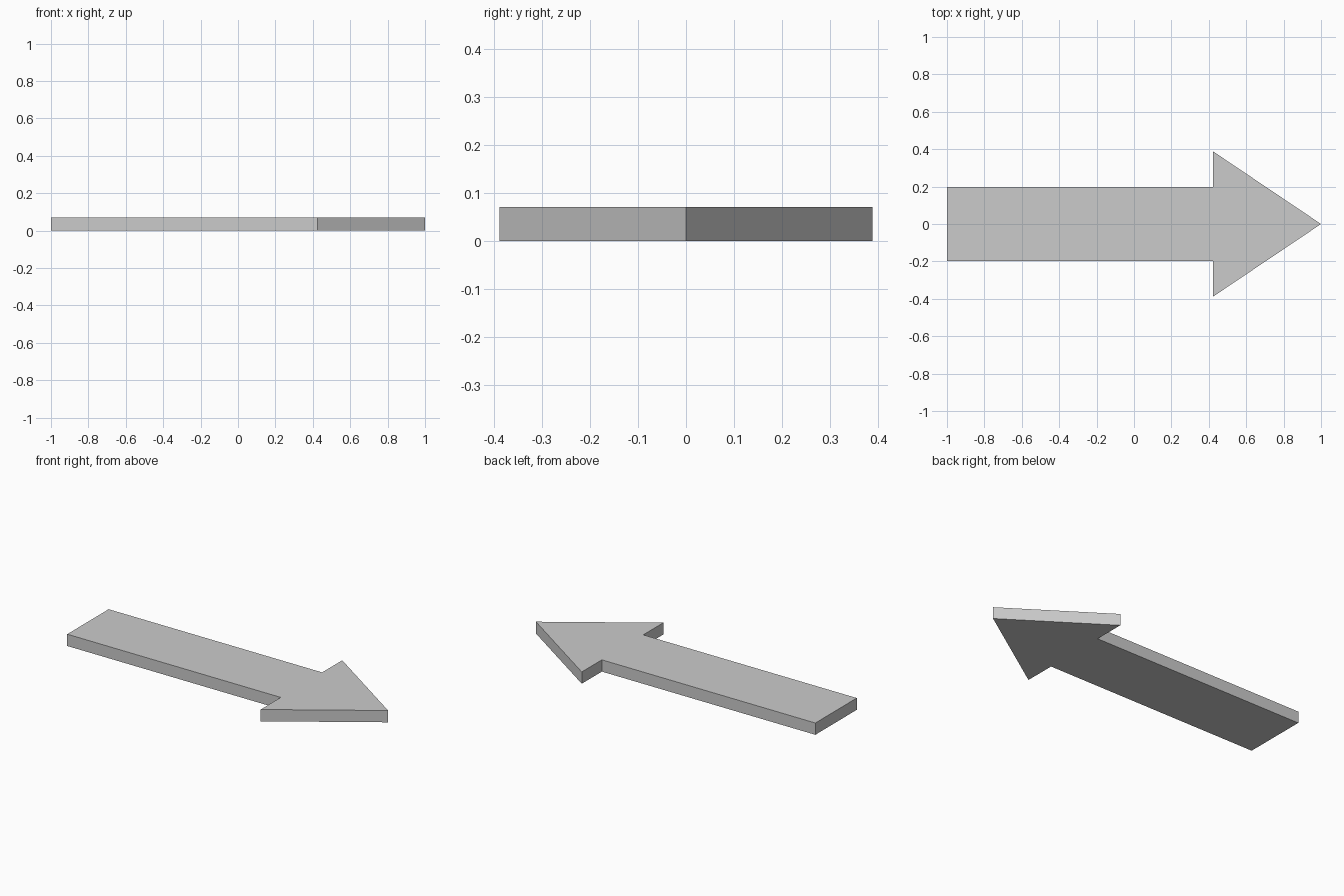
import bpy, bmesh

if "Cube" in bpy.data.objects:
    bpy.data.objects.remove(bpy.data.objects["Cube"])

THICKNESS = 0.071
HEAD_X = 0.423      # where the shaft meets the head
SHAFT_W = 0.197     # half width of the shaft
HEAD_W = 0.388      # half width of the head

# Upper half of the outline, from tail to tip, then mirrored across y = 0
half = [(-1, SHAFT_W), (HEAD_X, SHAFT_W), (HEAD_X, HEAD_W)]
outline = [(x, -y) for x, y in half] + [(1, 0)] + half[::-1]

# Flat arrow face extruded to a slab
bm = bmesh.new()
face = bm.faces.new([bm.verts.new((x, y, 0)) for x, y in outline])
top = bmesh.ops.extrude_face_region(bm, geom=[face], use_keep_orig=True)
bmesh.ops.translate(bm, vec=(0, 0, THICKNESS),
                    verts=[g for g in top["geom"] if isinstance(g, bmesh.types.BMVert)])
bmesh.ops.recalc_face_normals(bm, faces=bm.faces)

mesh = bpy.data.meshes.new("arrow")
bm.to_mesh(mesh)
bm.free()
bpy.context.collection.objects.link(bpy.data.objects.new("arrow", mesh))
